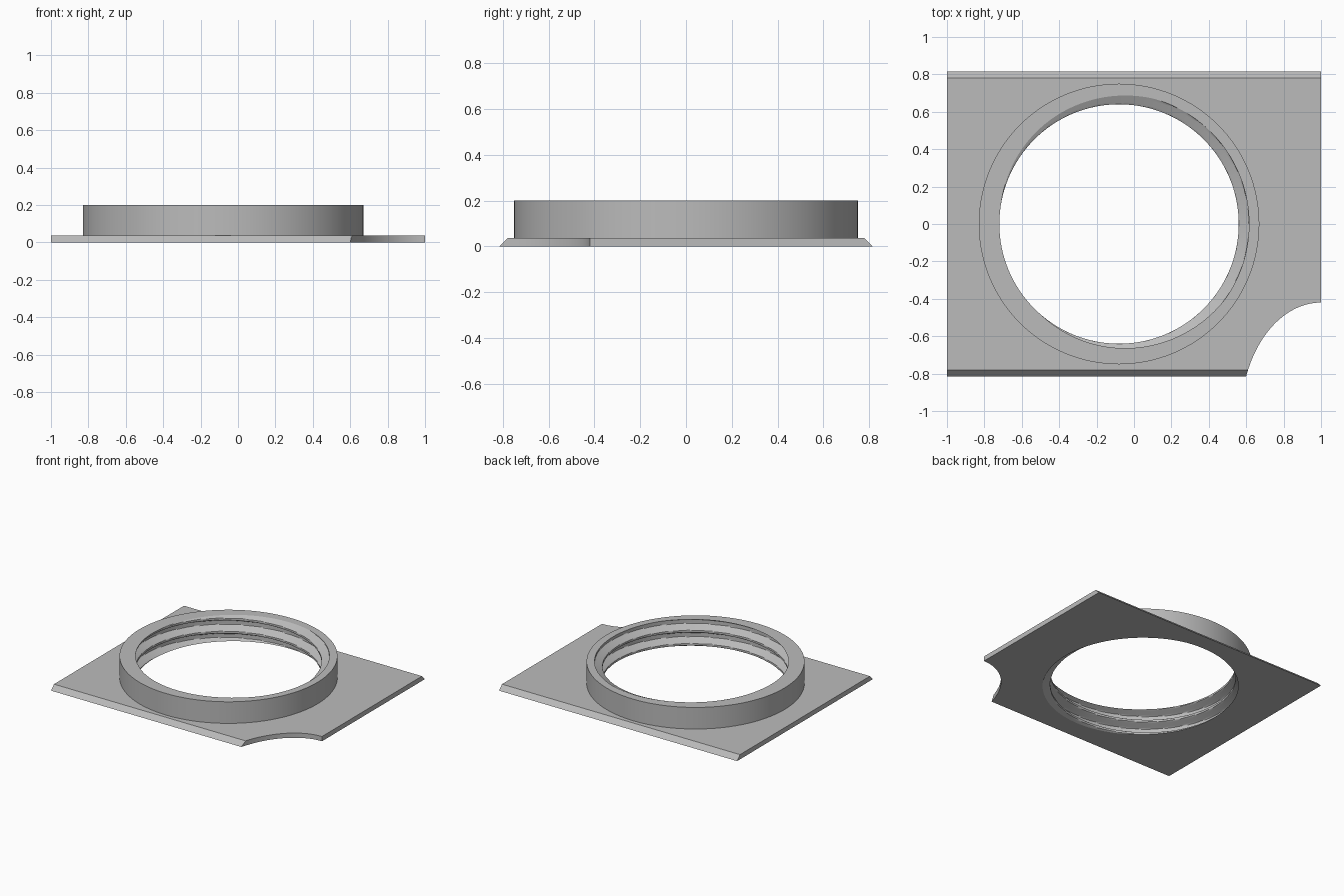
import bpy, bmesh, math

SEGMENTS = 128
CENTRE_X = -0.08
HEIGHT = 0.2
OUTER_R, ROOT_R, CREST_R = 0.75, 0.695, 0.64
PITCH = 0.1

cube = bpy.data.objects.get("Cube")
if cube:
    bpy.data.objects.remove(cube, do_unlink=True)

grey = bpy.data.materials.new("plain grey")
grey.use_nodes = True
colour = (0.5, 0.5, 0.5, 1)
grey.diffuse_color = colour
grey.node_tree.nodes["Principled BSDF"].inputs["Base Color"].default_value = colour


def make_object(name, bm):
    bmesh.ops.recalc_face_normals(bm, faces=bm.faces)
    mesh = bpy.data.meshes.new(name)
    bm.to_mesh(mesh)
    bm.free()
    mesh.materials.append(grey)
    obj = bpy.data.objects.new(name, mesh)
    bpy.context.collection.objects.link(obj)
    return obj


def select_only(obj):
    bpy.ops.object.select_all(action="DESELECT")
    obj.select_set(True)
    bpy.context.view_layer.objects.active = obj


def prism(name, outline, offset):
    """Extrude a closed outline along an offset vector."""
    bm = bmesh.new()
    face = bm.faces.new([bm.verts.new(p) for p in outline])
    new = bmesh.ops.extrude_face_region(bm, geom=[face])["geom"]
    bmesh.ops.translate(bm, vec=offset,
                        verts=[g for g in new if isinstance(g, bmesh.types.BMVert)])
    return make_object(name, bm)


def ellipse(cx, cy, rx, ry, z):
    angles = [math.tau * i / SEGMENTS for i in range(SEGMENTS)]
    return [(cx + rx * math.cos(a), cy + ry * math.sin(a), z) for a in angles]


def cut(target, cutter):
    mod = target.modifiers.new("cut", "BOOLEAN")
    mod.operation = "DIFFERENCE"
    mod.solver = "EXACT"
    mod.object = cutter
    select_only(target)
    bpy.ops.object.modifier_apply(modifier=mod.name)
    bpy.data.objects.remove(cutter, do_unlink=True)


# Base plate with sloped front and back edges
plate = prism("base_plate",
              [(-1, -0.815, 0), (-1, 0.815, 0), (-1, 0.78, 0.036), (-1, -0.78, 0.036)],
              (2, 0, 0))
# Round opening for the collar, and the corner notch
cut(plate, prism("opening_cutter", ellipse(CENTRE_X, 0, OUTER_R, OUTER_R, -0.1), (0, 0, 0.3)))
cut(plate, prism("notch_cutter", ellipse(1, -1.04, 0.43, 0.62, -0.1), (0, 0, 0.3)))


def thread_radius(angle, z):
    """Trapezoid screw thread: distance from the groove centre sets the radius."""
    turn = (angle - math.radians(20)) / math.tau - (z - HEIGHT) / PITCH
    distance = abs((turn + 0.5) % 1 - 0.5) * 360
    slope = min(max((distance - 55) / 95, 0), 1)
    return ROOT_R + (CREST_R - ROOT_R) * slope


# Collar with a screw thread cut inside
ROWS = 56
bm = bmesh.new()
columns = []
for i in range(SEGMENTS):
    a = math.tau * i / SEGMENTS
    section = [(OUTER_R, 0), (OUTER_R, HEIGHT)]
    for j in range(ROWS + 1):
        z = HEIGHT * (1 - j / ROWS)
        section.append((thread_radius(a, z), z))
    columns.append([bm.verts.new((CENTRE_X + r * math.cos(a), r * math.sin(a), z))
                    for r, z in section])
for i, col in enumerate(columns):
    nxt = columns[(i + 1) % SEGMENTS]
    for j in range(len(col)):
        k = (j + 1) % len(col)
        bm.faces.new((col[j], nxt[j], nxt[k], col[k]))
collar = make_object("threaded_collar", bm)

for obj in (plate, collar):
    select_only(obj)
    bpy.ops.object.shade_smooth_by_angle(angle=math.radians(25))
